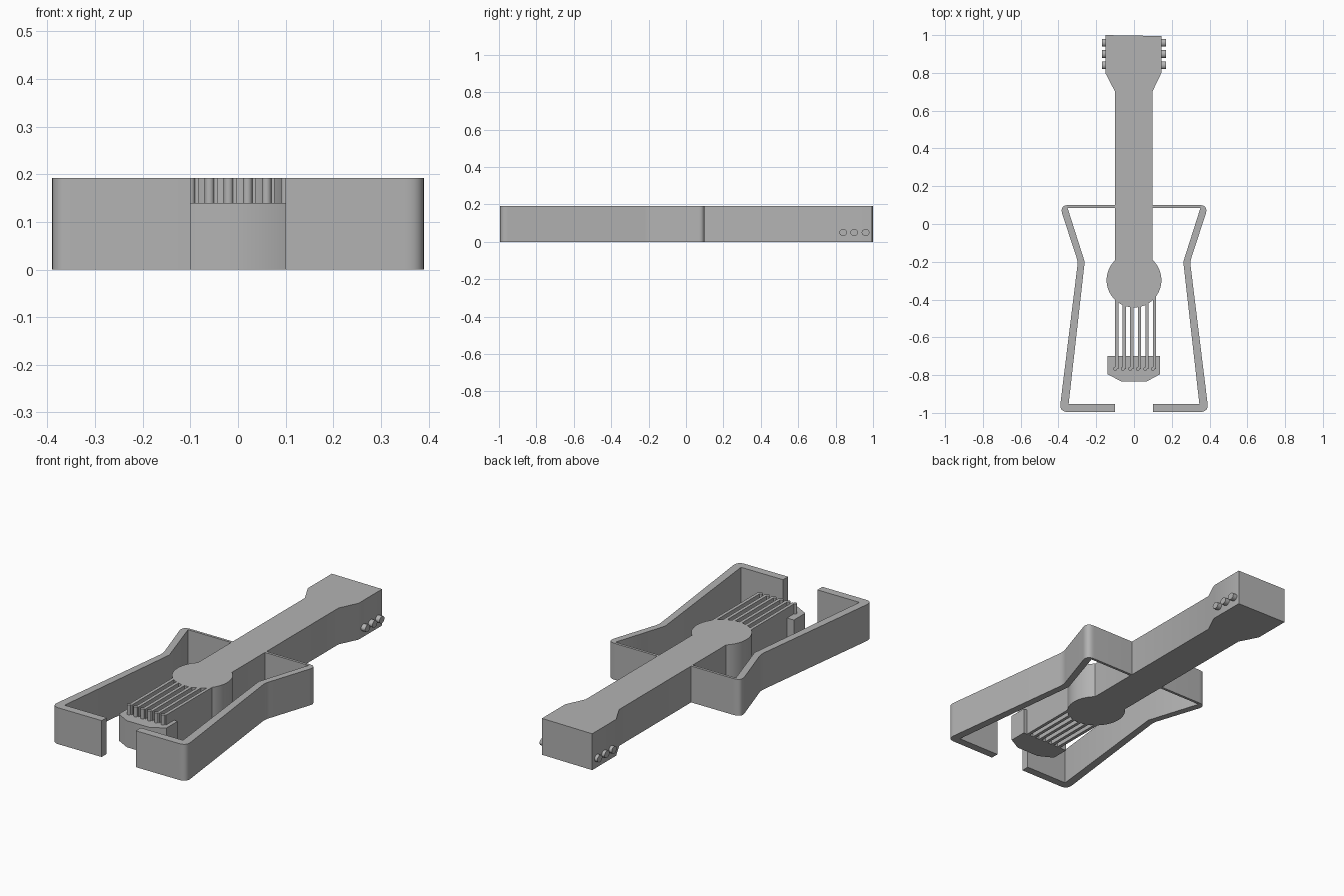
import bpy
import bmesh
import math
from mathutils import Vector, Matrix

HEIGHT = 0.192

cube = bpy.data.objects.get("Cube")
if cube:
    bpy.data.objects.remove(cube, do_unlink=True)

# Single plain grey
grey = bpy.data.materials.new("plain grey")
grey.use_nodes = True
colour = (0.45, 0.45, 0.45, 1)
grey.diffuse_color = colour
grey.node_tree.nodes["Principled BSDF"].inputs["Base Color"].default_value = colour


def finish(name, bm):
    """Fix normals, smooth the shallow edges and link the object."""
    bmesh.ops.recalc_face_normals(bm, faces=bm.faces)
    for face in bm.faces:
        face.smooth = True
    for edge in bm.edges:
        edge.smooth = edge.calc_face_angle(math.pi) < math.radians(30)
    mesh = bpy.data.meshes.new(name)
    bm.to_mesh(mesh)
    bm.free()
    mesh.materials.append(grey)
    obj = bpy.data.objects.new(name, mesh)
    bpy.context.collection.objects.link(obj)
    return obj


def rounded(points, steps=8):
    """Turn (x, y) or (x, y, cut) corners into an outline with round corners."""
    result = []
    for i, point in enumerate(points):
        p = Vector(point[:2])
        if len(point) == 2:
            result.append(p)
            continue
        before = Vector(points[i - 1][:2])
        after = Vector(points[(i + 1) % len(points)][:2])
        a = p + (before - p).normalized() * point[2]
        b = p + (after - p).normalized() * point[2]
        for s in range(steps + 1):
            t = s / steps
            result.append(a * (1 - t) ** 2 + p * 2 * t * (1 - t) + b * t * t)
    return result


def extrude(name, outline, height=HEIGHT):
    bm = bmesh.new()
    base = bm.faces.new([bm.verts.new((p[0], p[1], 0)) for p in outline])
    top = bmesh.ops.extrude_face_region(bm, geom=[base], use_keep_orig=True)
    verts = [v for v in top["geom"] if isinstance(v, bmesh.types.BMVert)]
    bmesh.ops.translate(bm, vec=(0, 0, height), verts=verts)
    return finish(name, bm)


def cylinder(name, radius, depth, matrix, segments=32):
    bm = bmesh.new()
    bmesh.ops.create_cone(bm, cap_ends=True, segments=segments, radius1=radius,
                          radius2=radius, depth=depth, matrix=matrix)
    return finish(name, bm)


# Body wall: thin shoulder, pinched waist, thick side and open lower end
wall = [(0.095, 0.10), (0.395, 0.10, 0.05), (0.297, -0.20, 0.025),
        (0.395, -0.995, 0.045), (0.10, -0.995), (0.10, -0.953),
        (0.346, -0.953), (0.261, -0.20), (0.352, 0.086), (0.095, 0.086)]
for side, label in ((1, "left"), (-1, "right")):
    outline = [(p.x * side, p.y) for p in rounded(wall)]
    extrude(label + "_body_wall", outline)

# Neck flaring into the headstock
extrude("neck_and_headstock",
        [(-0.10, -0.25), (0.097, -0.25), (0.097, 0.70), (0.145, 0.80),
         (0.145, 0.995), (-0.152, 1.0), (-0.152, 0.80), (-0.10, 0.70)])

# Round sound hole block
cylinder("sound_hole", 0.145, HEIGHT,
         Matrix.Translation((0, -0.297, HEIGHT / 2)), 64)

# Low bridge
extrude("bridge", [(-0.14, -0.70), (0.138, -0.70), (0.138, -0.795),
                   (0.065, -0.835), (-0.065, -0.835), (-0.14, -0.795)], 0.14)

# Six full-height strings, each ending in a round pin on the bridge
for i in range(6):
    x = -0.10 + 0.04 * i
    extrude(f"string_{i + 1}", [(x, -0.767), (x + 0.017, -0.767),
                                (x + 0.017, -0.38), (x, -0.38)])
    cylinder(f"bridge_pin_{i + 1}", 0.01, HEIGHT,
             Matrix.Translation((x, -0.767, HEIGHT / 2)), 24)

# Tuning pegs, three on each side of the headstock
for side, label in ((1, "left"), (-1, "right")):
    for i in range(3):
        place = Matrix.Translation((side * 0.15, 0.84 + 0.06 * i, 0.05))
        turn = Matrix.Rotation(math.pi / 2, 4, 'Y')
        squash = Matrix.Diagonal((1, 1.15, 1, 1))
        cylinder(f"{label}_tuning_peg_{i + 1}", 0.018, 0.038,
                 place @ squash @ turn)
